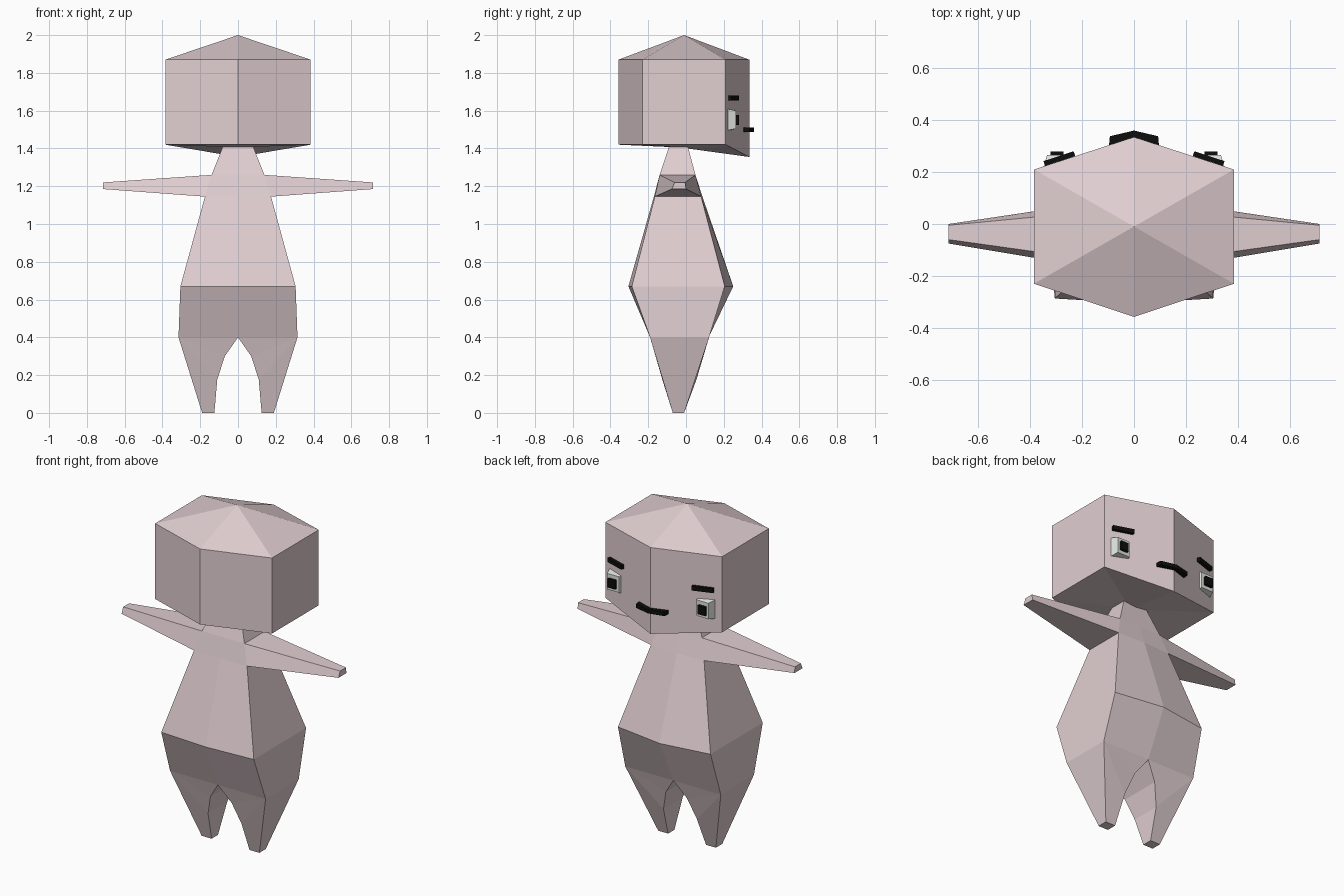
import bpy, bmesh

if "Cube" in bpy.data.objects:
    bpy.data.objects.remove(bpy.data.objects["Cube"])


def material(name, rgb):
    m = bpy.data.materials.new(name)
    m.diffuse_color = (*rgb, 1)
    m.use_nodes = True
    m.node_tree.nodes["Principled BSDF"].inputs["Base Color"].default_value = m.diffuse_color
    return m


SKIN = material("pale pink skin", (0.75, 0.62, 0.64))
WHITE = material("eye white", (0.75, 0.78, 0.74))
BLACK = material("black", (0.004, 0.004, 0.004))


def make(name, verts, faces, mat, mirror=True):
    me = bpy.data.meshes.new(name)
    me.from_pydata(verts, [], faces)
    bm = bmesh.new()
    bm.from_mesh(me)
    bmesh.ops.recalc_face_normals(bm, faces=bm.faces)
    bm.to_mesh(me)
    bm.free()
    me.materials.append(mat)
    ob = bpy.data.objects.new(name, me)
    bpy.context.collection.objects.link(ob)
    if mirror:
        ob.modifiers.new("mirror", 'MIRROR')
    return ob


def prism(name, outline, z0, z1, mat, inset=None):
    """Upright prism from an xy outline, mirrored in x."""
    n = len(outline)
    v = [(x, y, z) for z in (z0, z1) for x, y in outline]
    f = [tuple(range(n)), tuple(range(n, 2 * n))]
    f += [(i, (i + 1) % n, n + (i + 1) % n, n + i) for i in range(n)]
    return make(name, v, f, mat)


# Body half: (x, z, y on the -y side, y on the +y side)
pts = {
    "neck_c": (0, 1.41, -.09, .01), "neck": (.08, 1.41, -.09, .01),
    "shoulder_c": (0, 1.26, -.14, .05), "shoulder": (.14, 1.26, -.14, .05),
    "tip_top": (.715, 1.22, -.06, -.005), "tip_low": (.715, 1.185, -.075, 0),
    "armpit_c": (0, 1.145, -.17, .087), "armpit": (.175, 1.145, -.165, .08),
    "hip_c": (0, .67, -.305, .25), "hip": (.305, .67, -.287, .205),
    "crotch": (0, .4, -.19, .12), "thigh": (.315, .4, -.19, .122),
    "inner": (.07, .3, -.16, .09), "knee": (.11, .175, -.125, .055),
    "foot_in": (.125, 0, -.07, -.01), "foot_out": (.19, 0, -.07, -.01),
}
sheet = ["neck_c shoulder_c shoulder neck", "shoulder_c armpit_c armpit shoulder",
         "shoulder armpit tip_low tip_top", "armpit_c hip_c hip armpit",
         "hip_c crotch thigh hip", "crotch inner thigh",
         "inner knee thigh", "knee foot_in foot_out thigh"]
rim = ("crotch inner knee foot_in foot_out thigh hip armpit "
       "tip_low tip_top shoulder neck neck_c").split()
idx = {k: i for i, k in enumerate(pts)}
n = len(pts)
verts = [(x, a, z) for x, z, a, b in pts.values()]
verts += [(x, b, z) for x, z, a, b in pts.values()]
faces = []
for s in sheet:
    p = [idx[k] for k in s.split()]
    faces += [p, [i + n for i in reversed(p)]]
for a, b in zip(rim, rim[1:]):
    i, j = idx[a], idx[b]
    faces.append((j, i, i + n, j + n))
make("body", verts, faces, SKIN)

# Head: six-sided block with a low pyramid roof and a dropped chin
hexagon = [(0, -.358), (.385, -.23), (.385, .21), (0, .335), (-.385, .21), (-.385, -.23)]
verts = [(x, y, 1.355 if y > .3 else 1.42) for x, y in hexagon]
verts += [(x, y, 1.87) for x, y in hexagon] + [(0, -.03, 1.405), (0, -.01, 2)]
faces = []
for i in range(6):
    j = (i + 1) % 6
    faces += [(i, j, 6 + j, 6 + i), (j, i, 12), (6 + i, 6 + j, 13)]
make("head", verts, faces, SKIN, mirror=False)

# Eyes: tapered white block with a black pupil
verts = [(.24, .23, 1.495), (.35, .215, 1.495), (.35, .215, 1.61), (.24, .23, 1.61),
         (.255, .265, 1.505), (.335, .265, 1.505), (.335, .265, 1.6), (.255, .265, 1.6)]
faces = [(0, 1, 2, 3), (4, 5, 6, 7)] + [(i, (i + 1) % 4, 4 + (i + 1) % 4, 4 + i) for i in range(4)]
make("eye", verts, faces, WHITE)
prism("pupil", [(.272, .26), (.322, .26), (.322, .28), (.272, .28)], 1.525, 1.577, BLACK)

# Eyebrows and mouth: bars lying on the face
prism("eyebrow", [(.226, .262), (.342, .224), (.349, .242), (.233, .28)], 1.655, 1.68, BLACK)
prism("mouth", [(0, .334), (.096, .304), (.093, .338), (0, .36)], 1.487, 1.51, BLACK)
